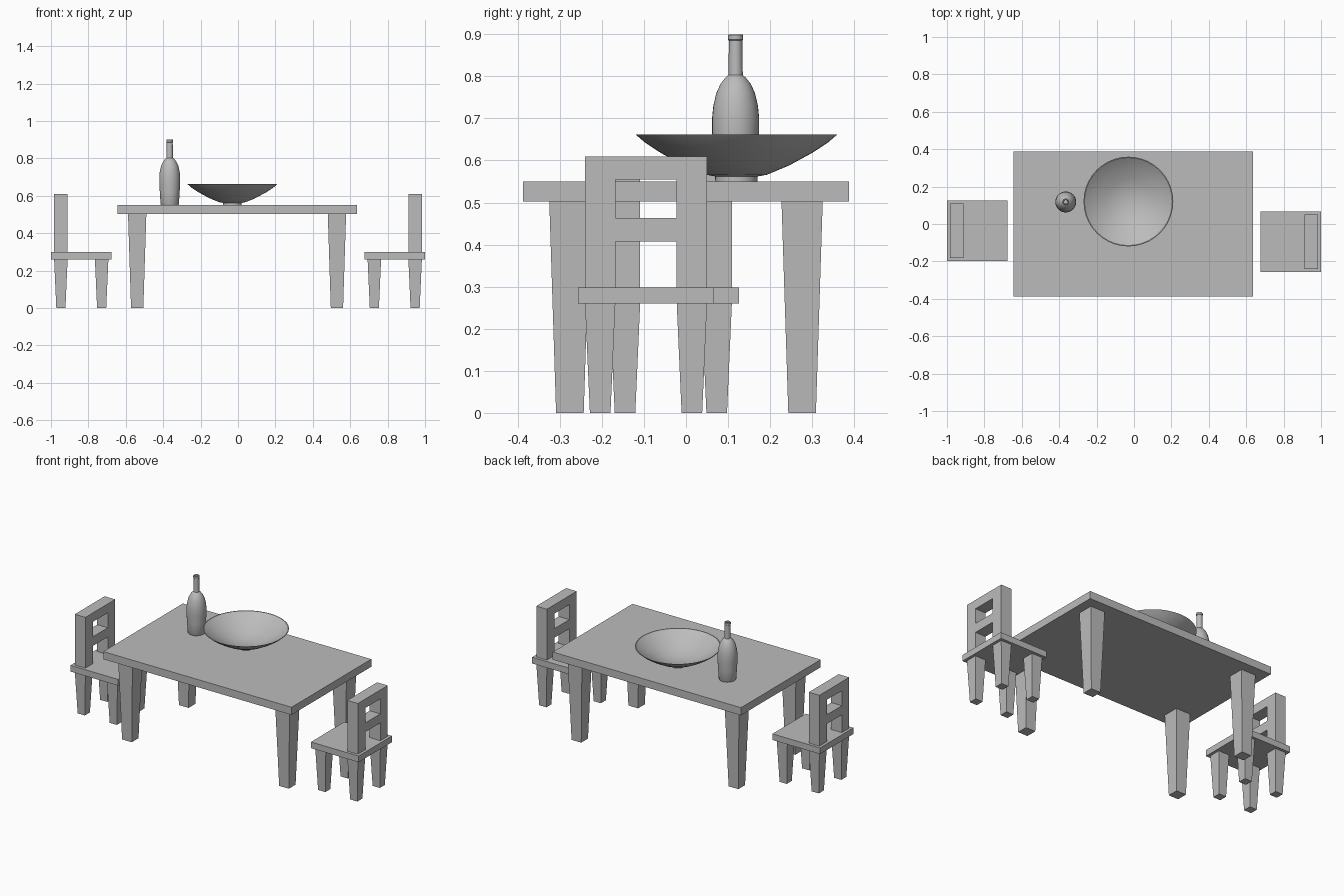
import bpy, bmesh, math

if "Cube" in bpy.data.objects:
    bpy.data.objects.remove(bpy.data.objects["Cube"])

grey = bpy.data.materials.new("plain grey")
grey.diffuse_color = (0.5, 0.5, 0.5, 1)
grey.use_nodes = True
grey.node_tree.nodes["Principled BSDF"].inputs["Base Color"].default_value = grey.diffuse_color


def finish(name, bm):
    bmesh.ops.recalc_face_normals(bm, faces=bm.faces)
    me = bpy.data.meshes.new(name)
    bm.to_mesh(me)
    bm.free()
    me.materials.append(grey)
    ob = bpy.data.objects.new(name, me)
    bpy.context.collection.objects.link(ob)
    return ob


def add_block(bm, x, y, z, taper=1.0):
    """Box from (min, max) ranges; the bottom can be narrowed for legs."""
    cx, cy = sum(x) / 2, sum(y) / 2
    cube = bmesh.ops.create_cube(bm, size=1)["verts"]
    for v in cube:
        k = taper if v.co.z < 0 else 1.0
        v.co = (cx + v.co.x * (x[1] - x[0]) * k,
                cy + v.co.y * (y[1] - y[0]) * k,
                z[0] if v.co.z < 0 else z[1])


def block(name, x, y, z, taper=1.0):
    bm = bmesh.new()
    add_block(bm, x, y, z, taper)
    return finish(name, bm)


def legs(name, cx, cy, dx, dy, half, height, taper):
    for sx, xn in ((-1, "left"), (1, "right")):
        for sy, yn in ((-1, "front"), (1, "back")):
            x, y = cx + sx * dx, cy + sy * dy
            block(f"{name}_{yn}_{xn}_leg", (x - half, x + half),
                  (y - half, y + half), (0, height), taper)


def lathe(name, x, y, profile, sides):
    bm = bmesh.new()
    vs = [bm.verts.new((r, 0, z)) for r, z in profile]
    es = [bm.edges.new(p) for p in zip(vs, vs[1:])]
    bmesh.ops.spin(bm, geom=vs + es, cent=(0, 0, 0), axis=(0, 0, 1),
                   angle=2 * math.pi, steps=sides, use_duplicate=False)
    bmesh.ops.remove_doubles(bm, verts=bm.verts, dist=1e-5)
    ob = finish(name, bm)
    ob.location = (x, y, 0)
    bpy.context.view_layer.objects.active = ob
    ob.select_set(True)
    bpy.ops.object.shade_smooth_by_angle(angle=math.radians(30))
    ob.select_set(False)


# Table
block("table_top", (-0.645, 0.635), (-0.387, 0.387), (0.503, 0.55))
legs("table", -0.005, 0, 0.534, 0.276, 0.049, 0.503, 0.67)


# Chairs: seat, tapered legs, and a ladder back welded from a grid of cells
def chair(name, side, cy):
    cx = side * 0.838
    block(name + "_seat", (cx - 0.162, cx + 0.162),
          (cy - 0.162, cy + 0.162), (0.26, 0.298))
    legs(name, cx, cy, 0.109, 0.109, 0.036, 0.26, 0.68)
    ys = [cy + d for d in (-0.145, -0.073, 0.073, 0.145)]
    zs = [0.298, 0.407, 0.463, 0.555, 0.61]
    bm = bmesh.new()
    x = cx + side * 0.109 - 0.036
    grid = [[bm.verts.new((x, y, z)) for z in zs] for y in ys]
    for i in range(3):
        for j in range(4):
            if i == 1 and j in (0, 2):      # the two openings
                continue
            bm.faces.new((grid[i][j], grid[i + 1][j],
                          grid[i + 1][j + 1], grid[i][j + 1]))
    ext = bmesh.ops.extrude_face_region(bm, geom=bm.faces[:],
                                        use_keep_orig=True)
    moved = [g for g in ext["geom"] if isinstance(g, bmesh.types.BMVert)]
    bmesh.ops.translate(bm, verts=moved, vec=(0.072, 0, 0))
    finish(name + "_back", bm)


chair("left_chair", -1, -0.036)
chair("right_chair", 1, -0.095)

# Bottle with an open neck
lathe("bottle", -0.365, 0.118, [
    (0, 0.55), (0.046, 0.55), (0.049, 0.556), (0.053, 0.62), (0.056, 0.67),
    (0.056, 0.70), (0.053, 0.73), (0.046, 0.76), (0.036, 0.782),
    (0.025, 0.796), (0.017, 0.803), (0.016, 0.885), (0.018, 0.887),
    (0.018, 0.898), (0.016, 0.90), (0.011, 0.90), (0.010, 0.82),
    (0, 0.82)], 32)

# Wide bowl on a small foot
lathe("bowl", -0.03, 0.12, [
    (0, 0.55), (0.05, 0.55), (0.05, 0.562), (0.072, 0.566), (0.125, 0.588),
    (0.180, 0.618), (0.218, 0.643), (0.240, 0.662), (0.235, 0.662),
    (0.214, 0.646), (0.176, 0.622), (0.121, 0.593), (0.060, 0.570),
    (0, 0.568)], 40)
